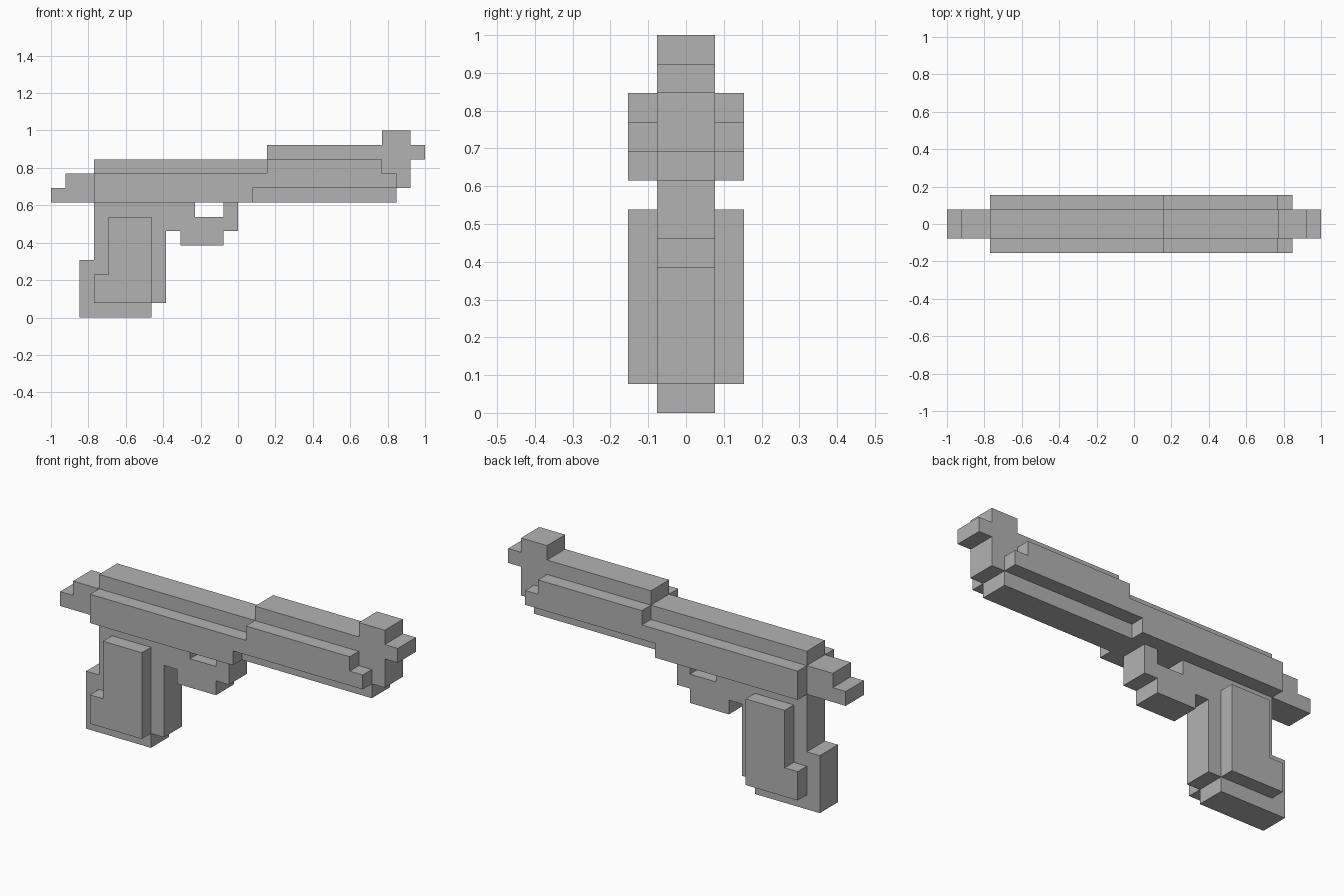
import bpy
import bmesh
from mathutils import Vector

cube = bpy.data.objects.get("Cube")
if cube:
    bpy.data.objects.remove(cube, do_unlink=True)

CELL = 1 / 13  # one block of the blocky grid

grey = bpy.data.materials.new("plain grey")
grey.use_nodes = True
color = (0.45, 0.45, 0.45, 1)
grey.diffuse_color = color
grey.node_tree.nodes["Principled BSDF"].inputs["Base Color"].default_value = color


def slab(name, profile, y_start, y_end):
    """Extrude a side profile, given in blocks (x from the rear, z), along y."""
    bm = bmesh.new()
    verts = [bm.verts.new((x * CELL - 1, y_start * CELL, z * CELL)) for x, z in profile]
    face = bm.faces.new(verts)
    result = bmesh.ops.extrude_face_region(bm, geom=[face])
    moved = [v for v in result["geom"] if isinstance(v, bmesh.types.BMVert)]
    bmesh.ops.translate(bm, verts=moved, vec=Vector((0, (y_end - y_start) * CELL, 0)))
    bmesh.ops.recalc_face_normals(bm, faces=bm.faces)
    mesh = bpy.data.meshes.new(name)
    bm.to_mesh(mesh)
    bm.free()
    mesh.materials.append(grey)
    obj = bpy.data.objects.new(name, mesh)
    bpy.context.collection.objects.link(obj)
    return obj


# Centre layer: slide with rear hammer steps, raised barrel top and front sight
slide = [(0, 8), (24, 8), (24, 9), (25, 9), (25, 11), (26, 11), (26, 12),
         (25, 12), (25, 13), (23, 13), (23, 12), (15, 12), (15, 11),
         (3, 11), (3, 10), (1, 10), (1, 9), (0, 9)]
slab("slide", slide, -1, 1)

# Centre layer: grip with its stepped heel
grip = [(2, 0), (7, 0), (7, 1), (8, 1), (8, 8), (3, 8), (3, 4), (2, 4)]
slab("grip", grip, -1, 1)

# Centre layer: trigger guard, open in the middle
guard = [(8, 6), (9, 6), (9, 5), (12, 5), (12, 6), (13, 6),
         (13, 8), (12, 8), (12, 7), (10, 7), (10, 8), (8, 8)]
slab("trigger_guard", guard, -1, 1)

# Outer layers on both sides: slide rails and grip panels
rail = [(3, 8), (14, 8), (14, 9), (24, 9), (24, 10), (23, 10),
        (23, 11), (15, 11), (15, 10), (3, 10)]
panel = [(3, 1), (7, 1), (7, 7), (4, 7), (4, 3), (3, 3)]
for side, sign in (("front", -1), ("back", 1)):
    slab(side + "_slide_rail", rail, sign, 2 * sign)
    slab(side + "_grip_panel", panel, sign, 2 * sign)
